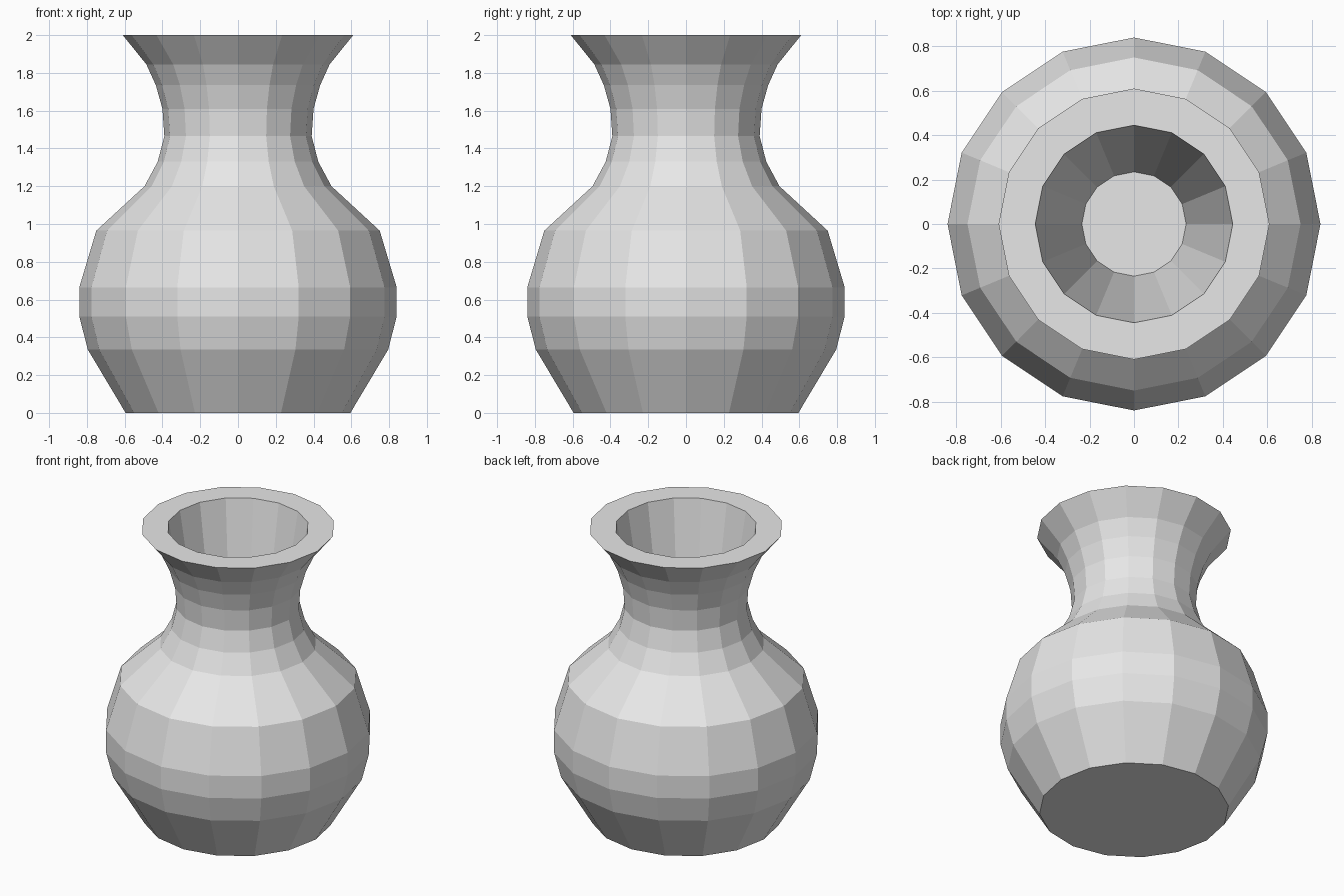
import bpy
import bmesh
import math

if "Cube" in bpy.data.objects:
    bpy.data.objects.remove(bpy.data.objects["Cube"])

SIDES = 16

# Profile (radius, height): outside from foot to lip, then down the tapered throat
PROFILE = [
    (0.595, 0.0), (0.795, 0.335), (0.84, 0.51), (0.84, 0.665),
    (0.75, 0.965), (0.495, 1.20), (0.425, 1.33), (0.39, 1.465),
    (0.40, 1.61), (0.435, 1.735), (0.485, 1.845), (0.61, 2.0),
    (0.445, 2.0), (0.235, 0.75),
]


def lathe(name, profile, sides, material):
    """Revolve a profile about z and close both ends with flat caps."""
    bm = bmesh.new()
    rings = []
    for r, z in profile:
        rings.append([bm.verts.new((r * math.cos(2 * math.pi * i / sides),
                                    r * math.sin(2 * math.pi * i / sides), z))
                      for i in range(sides)])
    for low, high in zip(rings, rings[1:]):
        for i in range(sides):
            j = (i + 1) % sides
            bm.faces.new((low[i], low[j], high[j], high[i]))
    bm.faces.new(rings[0][::-1])   # underside
    bm.faces.new(rings[-1])        # floor of the throat
    bmesh.ops.recalc_face_normals(bm, faces=bm.faces)
    mesh = bpy.data.meshes.new(name)
    bm.to_mesh(mesh)
    bm.free()
    mesh.materials.append(material)
    obj = bpy.data.objects.new(name, mesh)
    bpy.context.collection.objects.link(obj)
    return obj


# Plain clay colour
clay = bpy.data.materials.new("light_grey_clay")
clay.diffuse_color = (0.8, 0.8, 0.8, 1.0)
clay.use_nodes = True
clay.node_tree.nodes["Principled BSDF"].inputs["Base Color"].default_value = clay.diffuse_color

# Flat-shaded vase body
lathe("vase", PROFILE, SIDES, clay)
